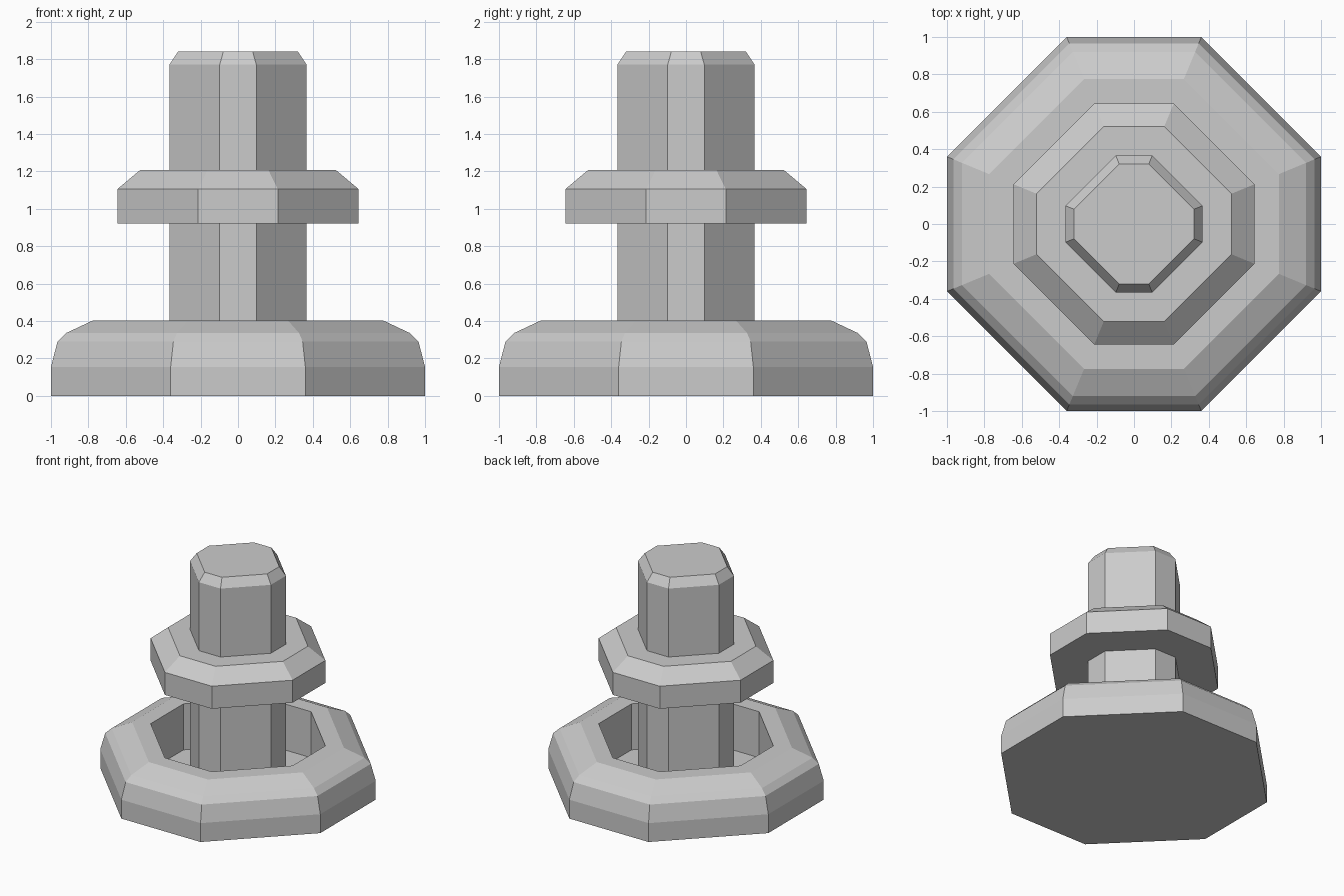
import bpy
import bmesh

if "Cube" in bpy.data.objects:
    bpy.data.objects.remove(bpy.data.objects["Cube"])


def octagon(f):
    """Corners of the offset octagon whose axis-aligned sides lie at distance f."""
    h = 0.36 + (f - 1.0) * 0.414
    return [(f, -h), (f, h), (h, f), (-h, f), (-f, h), (-f, -h), (-h, -f), (h, -f)]


def stack(name, profile, ring=False):
    """Skin octagons along (distance, height) points; capped, or closed into a ring."""
    bm = bmesh.new()
    loops = [[bm.verts.new((x, y, z)) for x, y in octagon(f)] for f, z in profile]
    pairs = list(zip(loops, loops[1:]))
    if ring:
        pairs.append((loops[-1], loops[0]))
    else:
        bm.faces.new(loops[0][::-1])
        bm.faces.new(loops[-1])
    for a, b in pairs:
        for i in range(8):
            j = (i + 1) % 8
            bm.faces.new((a[i], a[j], b[j], b[i]))
    bmesh.ops.recalc_face_normals(bm, faces=bm.faces)
    mesh = bpy.data.meshes.new(name)
    bm.to_mesh(mesh)
    bm.free()
    obj = bpy.data.objects.new(name, mesh)
    bpy.context.collection.objects.link(obj)
    return obj


# Rounded dish base with a deep octagonal well
stack("base", [(1.0, 0), (1.0, 0.155), (0.965, 0.29), (0.92, 0.335), (0.775, 0.403),
               (0.645, 0.403), (0.645, 0.025)])

# Central post with chamfered top
stack("post", [(0.367, 0.02), (0.367, 1.77), (0.32, 1.84)])

# Collar around the post, bevelled on its upper edge
stack("collar", [(0.355, 0.92), (0.645, 0.92), (0.645, 1.105), (0.522, 1.208),
                 (0.355, 1.208)], ring=True)
